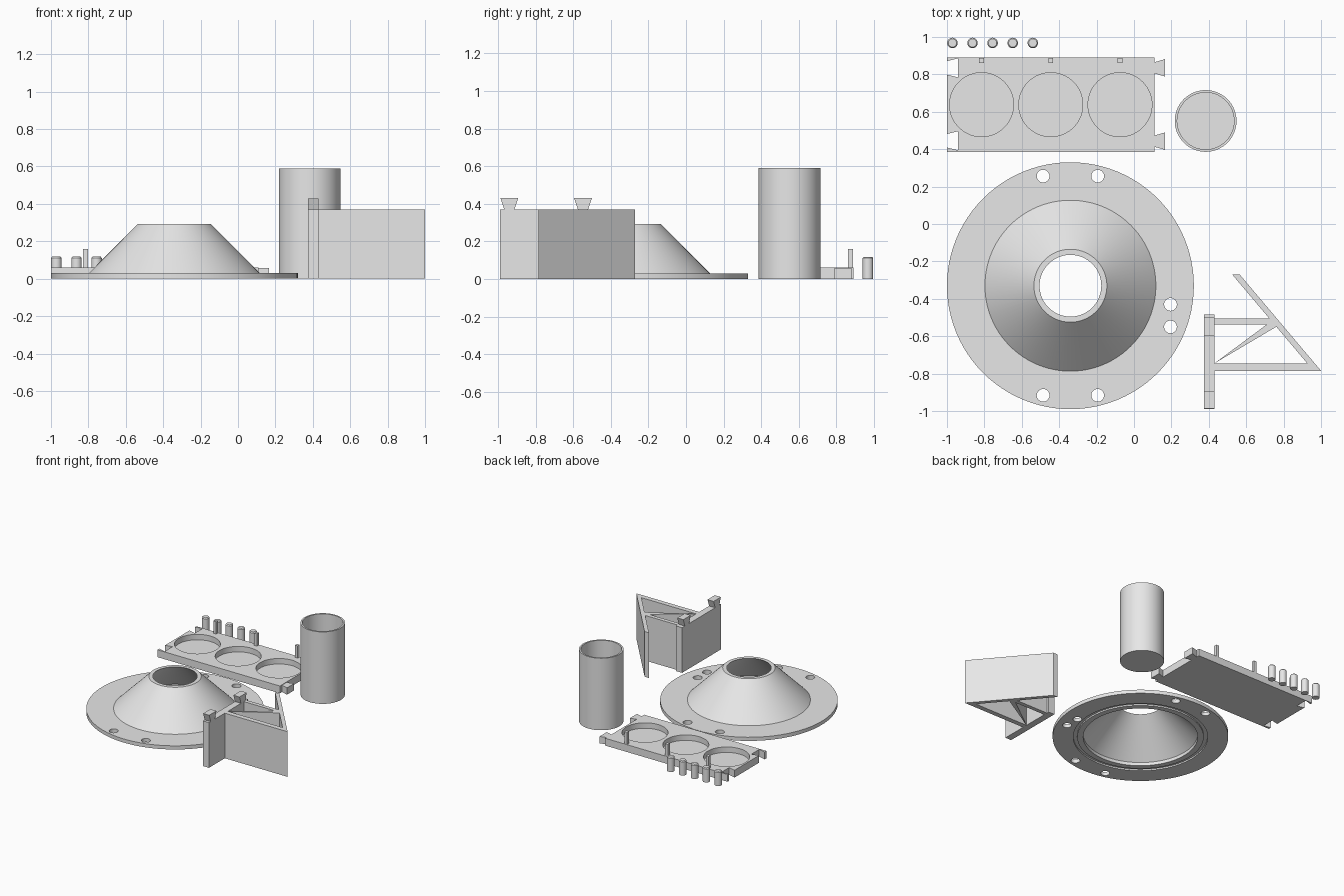
import bpy, bmesh, math

if "Cube" in bpy.data.objects:
    bpy.data.objects.remove(bpy.data.objects["Cube"])

grey = bpy.data.materials.new("plain_grey")
grey.diffuse_color = (0.8, 0.8, 0.8, 1)
grey.use_nodes = True
grey.node_tree.nodes["Principled BSDF"].inputs["Base Color"].default_value = grey.diffuse_color


def finish(name, bm, loc=(0, 0, 0)):
    bmesh.ops.remove_doubles(bm, verts=bm.verts, dist=1e-5)
    bmesh.ops.recalc_face_normals(bm, faces=bm.faces)
    mesh = bpy.data.meshes.new(name)
    bm.to_mesh(mesh)
    bm.free()
    ob = bpy.data.objects.new(name, mesh)
    ob.location = loc
    mesh.materials.append(grey)
    bpy.context.collection.objects.link(ob)
    return ob


def extrude(name, pts, vec):
    """Solid from a closed 3D outline pushed along vec."""
    bm = bmesh.new()
    face = bm.faces.new([bm.verts.new(p) for p in pts])
    out = bmesh.ops.extrude_face_region(bm, geom=[face])
    verts = [g for g in out["geom"] if isinstance(g, bmesh.types.BMVert)]
    bmesh.ops.translate(bm, verts=verts, vec=vec)
    return finish(name, bm)


def prism(name, pts, z0, z1):
    return extrude(name, [(x, y, z0) for x, y in pts], (0, 0, z1 - z0))


def box(name, x0, x1, y0, y1, z0, z1):
    return prism(name, [(x0, y0), (x1, y0), (x1, y1), (x0, y1)], z0, z1)


def lathe(name, profile, x, y, n=96, closed=False):
    """Turn an (r, z) profile around a vertical axis at x, y."""
    bm = bmesh.new()
    rings = [[bm.verts.new((r * math.cos(2 * math.pi * i / n),
                            r * math.sin(2 * math.pi * i / n), z))
              for i in range(n)] if r > 0 else [bm.verts.new((0, 0, z))] * n
             for r, z in profile]
    pairs = list(zip(rings, rings[1:]))
    if closed:
        pairs.append((rings[-1], rings[0]))
    for a, b in pairs:
        for i in range(n):
            j = (i + 1) % n
            bm.faces.new(list(dict.fromkeys([a[i], a[j], b[j], b[i]])))
    return finish(name, bm, (x, y, 0))


def drill(ob, holes, r, z0, z1, n):
    """Cut vertical round holes, then drop the cutters."""
    bpy.context.view_layer.objects.active = ob
    for x, y in holes:
        cutter = lathe("cutter", [(0, z0), (r, z0), (r, z1), (0, z1)], x, y, n)
        cutter.hide_render = True
        mod = ob.modifiers.new("hole", "BOOLEAN")
        mod.operation, mod.solver, mod.object = "DIFFERENCE", "EXACT", cutter
        bpy.ops.object.modifier_apply(modifier=mod.name)
        bpy.data.objects.remove(cutter)


# Funnel: drilled flange with a hollow cone and a groove underneath
CX, CY = -0.34, -0.33
funnel = lathe("funnel", [(0.43, 0), (0.475, 0), (0.475, 0.012), (0.505, 0.012),
                          (0.505, 0), (0.66, 0), (0.66, 0.03), (0.457, 0.03),
                          (0.195, 0.293), (0.165, 0.293), (0.43, 0.027)],
               CX, CY, closed=True)
holes = [(CX + sx * 0.146, CY + sy * 0.586) for sx in (-1, 1) for sy in (-1, 1)]
holes += [(CX + 0.535, -0.43), (CX + 0.535, -0.55)]
drill(funnel, holes, 0.034, -0.05, 0.1, 32)

# Cup with a closed bottom
lathe("cup", [(0, 0), (0.165, 0), (0.165, 0.59), (0.152, 0.59), (0.152, 0.02), (0, 0.02)],
      0.383, 0.551)

# Tray: dovetail sockets on the left, three round wells
outline = [(0.11, 0.385), (0.11, 0.89), (-1, 0.89)]
for yc in (0.835, 0.445):
    outline += [(-1, yc + 0.036), (-0.94, yc + 0.051), (-0.94, yc - 0.051), (-1, yc - 0.036)]
outline.append((-1, 0.385))
tray = prism("tray", outline, 0, 0.06)
wells = [-0.815, -0.445, -0.075]
drill(tray, [(x, 0.638) for x in wells], 0.171, 0.015, 0.1, 72)

# Dovetail tabs on the right and square posts along the back edge
for i, yc in enumerate((0.835, 0.443)):
    prism(f"tray_tab_{i}", [(0.11, yc - 0.03), (0.167, yc - 0.047),
                            (0.167, yc + 0.047), (0.11, yc + 0.03)], 0, 0.056)
for i, x in enumerate(wells):
    box(f"tray_post_{i}", x - 0.013, x + 0.013, 0.862, 0.888, 0.05, 0.16)

# Loose pegs with chamfered tops
for i in range(5):
    lathe(f"peg_{i}", [(0, 0), (0.028, 0), (0.028, 0.111), (0.022, 0.118), (0, 0.118)],
          -0.971 + i * 0.1075, 0.968, 32)

# Bracket: back plate with two dovetails on top
H = 0.37
box("bracket_plate", 0.375, 0.43, -0.99, -0.485, 0, H)
for i, yc in enumerate((-0.94, -0.548)):
    extrude(f"bracket_tab_{i}", [(0.375, yc - 0.027, H), (0.375, yc + 0.027, H),
                                 (0.375, yc + 0.047, 0.43), (0.375, yc - 0.047, 0.43)],
            (0.055, 0, 0))

# Bracket arms, slanted face wall and tapering brace
prism("bracket_short_arm", [(0.43, -0.537), (0.76, -0.537), (0.735, -0.505), (0.43, -0.505)], 0, H)
prism("bracket_long_arm", [(0.43, -0.785), (0.99, -0.785), (0.955, -0.745), (0.43, -0.745)], 0, H)
prism("bracket_slanted_wall", [(0.525, -0.27), (0.565, -0.27), (1.0, -0.785), (0.96, -0.785)], 0, H)
prism("bracket_brace", [(0.43, -0.745), (0.765, -0.547), (0.755, -0.535), (0.71, -0.537)], 0, H)

# Smooth round walls, keep corners crisp
bpy.ops.object.select_all(action="DESELECT")
for ob in bpy.context.scene.objects:
    ob.select_set(True)
    bpy.context.view_layer.objects.active = ob
bpy.ops.object.shade_smooth_by_angle(angle=math.radians(30))
